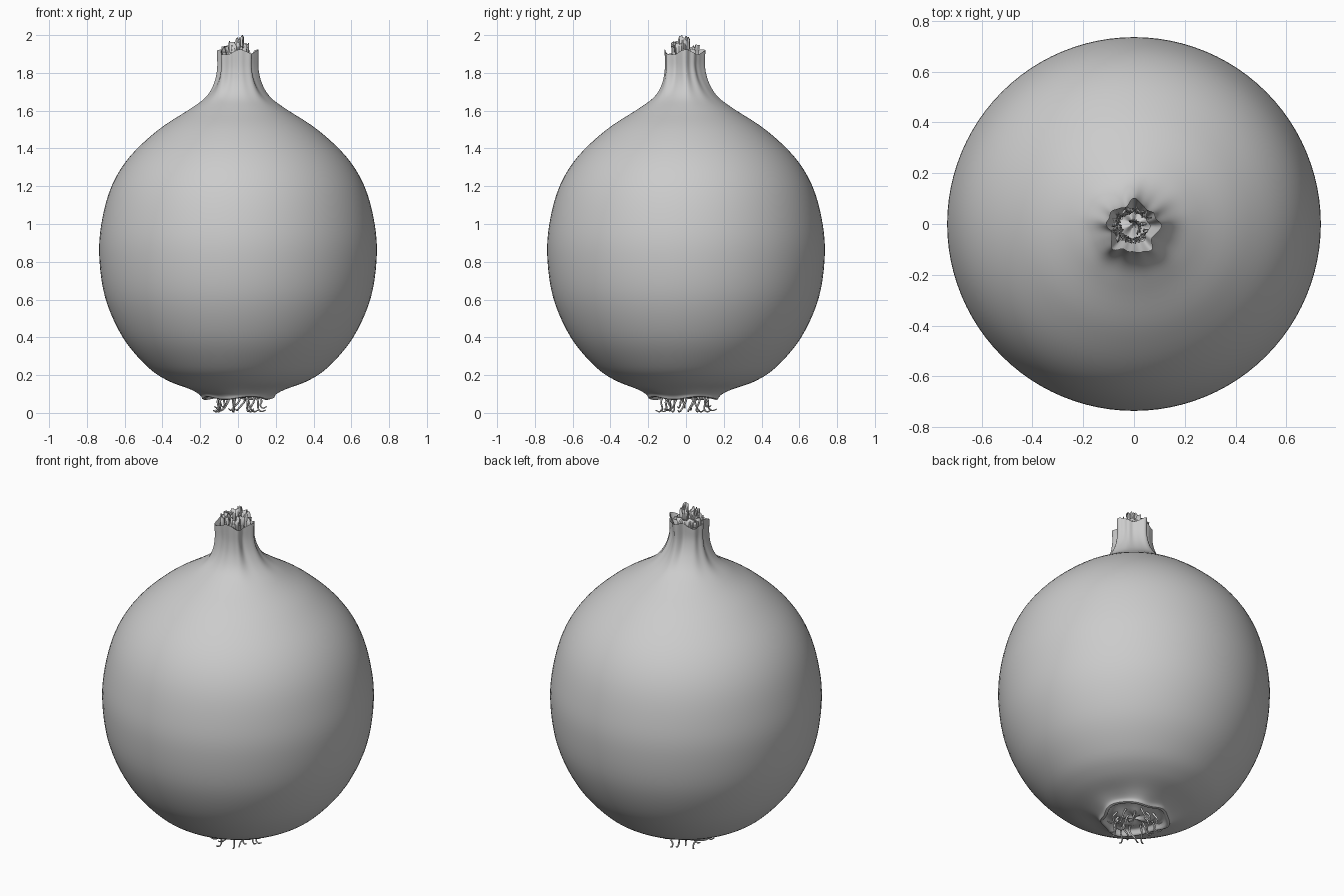
import bpy, math, random
from mathutils import Vector

if "Cube" in bpy.data.objects:
    bpy.data.objects.remove(bpy.data.objects["Cube"])
random.seed(4)
TAU = math.tau

skin = bpy.data.materials.new("grey_skin")
skin.use_nodes = True
skin.diffuse_color = (0.6, 0.6, 0.6, 1)
skin.node_tree.nodes["Principled BSDF"].inputs["Base Color"].default_value = (0.6, 0.6, 0.6, 1)


def make_mesh(name, verts, faces, angle=60):
    me = bpy.data.meshes.new(name)
    me.from_pydata(verts, [], faces)
    me.materials.append(skin)
    ob = bpy.data.objects.new(name, me)
    bpy.context.collection.objects.link(ob)
    bpy.ops.object.select_all(action="DESELECT")
    ob.select_set(True)
    bpy.context.view_layer.objects.active = ob
    bpy.ops.object.shade_smooth_by_angle(angle=math.radians(angle))
    return ob


def smooth_path(pts, steps):
    """Catmull-Rom curve through the points."""
    p = [Vector(q) for q in pts]
    p = [2 * p[0] - p[1]] + p + [2 * p[-1] - p[-2]]
    out = []
    for a, b, c, d in zip(p, p[1:], p[2:], p[3:]):
        for i in range(steps):
            t = i / steps
            out.append(0.5 * (2 * b + (c - a) * t + (2 * a - 5 * b + 4 * c - d) * t ** 2
                              + (3 * b - a - 3 * c + d) * t ** 3))
    return out + [p[-2]]


def lathe(name, profile, warp, segs=96, angle=60):
    verts = [warp(r, z, TAU * k / segs) for r, z in profile for k in range(segs)]
    faces = [(i * segs + k, i * segs + (k + 1) % segs,
              (i + 1) * segs + (k + 1) % segs, (i + 1) * segs + k)
             for i in range(len(profile) - 1) for k in range(segs)]
    return make_mesh(name, verts, faces, angle)


def ramp(z, lo, hi):
    t = min(max((z - lo) / (hi - lo), 0), 1)
    return t * t * (3 - 2 * t)


def body_warp(r, z, a):
    # Pleats grow up the neck; the underside lip is slightly uneven
    neck = ramp(z, 1.6, 1.86)
    lip = 1 - ramp(z, 0.07, 0.16)
    fold = 0.1 * math.sin(5 * a + 0.6) + 0.06 * math.sin(8 * a + 2) + 0.03 * math.sin(13 * a)
    r *= 1 + neck * fold + lip * (0.05 * math.sin(3 * a) + 0.03 * math.sin(7 * a + 1))
    z += ramp(z, 1.82, 1.92) * 0.014 * math.sin(4 * a + 1)
    z += lip * 0.008 * math.sin(4 * a)
    return (r * math.cos(a) - 0.004 * neck, r * math.sin(a) - 0.015 * neck, z)


# Bulb skin with pleated neck and folded lip underneath
outer = [(0.185, 0.08), (0.2, 0.1), (0.25, 0.125), (0.37, 0.17), (0.48, 0.245),
         (0.61, 0.4), (0.703, 0.61), (0.735, 0.84), (0.718, 1.03), (0.665, 1.21),
         (0.57, 1.36), (0.42, 1.5), (0.26, 1.605), (0.17, 1.67), (0.122, 1.74),
         (0.1, 1.82), (0.1, 1.91)]
lathe("bulb_skin", smooth_path(outer, 5), body_warp)
lathe("neck_lining", [(0.06, 1.8), (0.08, 1.85), (0.1, 1.91)], body_warp)

# Recessed root plate
plate = [(0.0, 0.09), (0.06, 0.085), (0.11, 0.1), (0.15, 0.105), (0.17, 0.078), (0.185, 0.08)]
lathe("root_plate", smooth_path(plate, 3), body_warp)


# Ragged dry layers standing inside the neck
def ragged_layer(name, radius, start, sweep, top, n=9):
    rows = 4
    jag = [random.uniform(-0.035, 0) for _ in range(n)]
    jag[n // 2] = 0
    verts = []
    for j in range(rows):
        t = j / (rows - 1)
        for i in range(n):
            a = start + sweep * i / (n - 1)
            r = radius * (1 + 0.18 * math.sin(2.3 * i + j)) * (0.85 + 0.15 * t)
            z = 1.8 + (top + jag[i] - 1.8) * t
            verts.append((r * math.cos(a) - 0.004, r * math.sin(a) - 0.015, z))
    faces = [(j * n + i, j * n + i + 1, (j + 1) * n + i + 1, (j + 1) * n + i)
             for j in range(rows - 1) for i in range(n - 1)]
    ob = make_mesh(name, verts, faces, 30)
    mod = ob.modifiers.new("thickness", "SOLIDIFY")
    mod.thickness = 0.004
    mod.offset = 0


for i in range(9):
    ragged_layer(f"dry_layer_{i + 1}", (0.075, 0.055, 0.03)[i % 3], i * 2.4 + 0.5,
                 random.uniform(1.2, 2.2), (1.95, 1.97, 2.0)[i % 3] - 0.005 * (i // 3))


# Curling roots hanging from the plate
def root(name, pts):
    cu = bpy.data.curves.new(name, "CURVE")
    cu.dimensions = "3D"
    cu.bevel_depth = 0.006
    cu.bevel_resolution = 1
    cu.use_fill_caps = True
    path = smooth_path(pts, 4)
    sp = cu.splines.new("POLY")
    sp.points.add(len(path) - 1)
    for i, (q, p) in enumerate(zip(sp.points, path)):
        q.co = (*p, 1)
        q.radius = 1 - 0.5 * i / len(path)
    cu.materials.append(skin)
    bpy.context.collection.objects.link(bpy.data.objects.new(name, cu))


for i in range(16):
    a = i * 2.4
    r = 0.03 + 0.08 * math.sqrt(i / 16)
    low = 0.006 + 0.025 * random.random() * (i % 3 > 0)
    out = Vector((math.cos(a), math.sin(a), 0))
    side = Vector((-out.y, out.x, 0)) * random.uniform(-0.03, 0.03)
    up = Vector((0, 0, 1))
    root(f"root_{i + 1}", [out * r + up * 0.1, out * (r + 0.025) + up * 0.065,
                           out * (r + 0.02) + side + up * (low + 0.015),
                           out * (r + 0.035) + side * 1.6 + up * low,
                           out * (r + 0.055) + side * 2 + up * (low + 0.008)])
